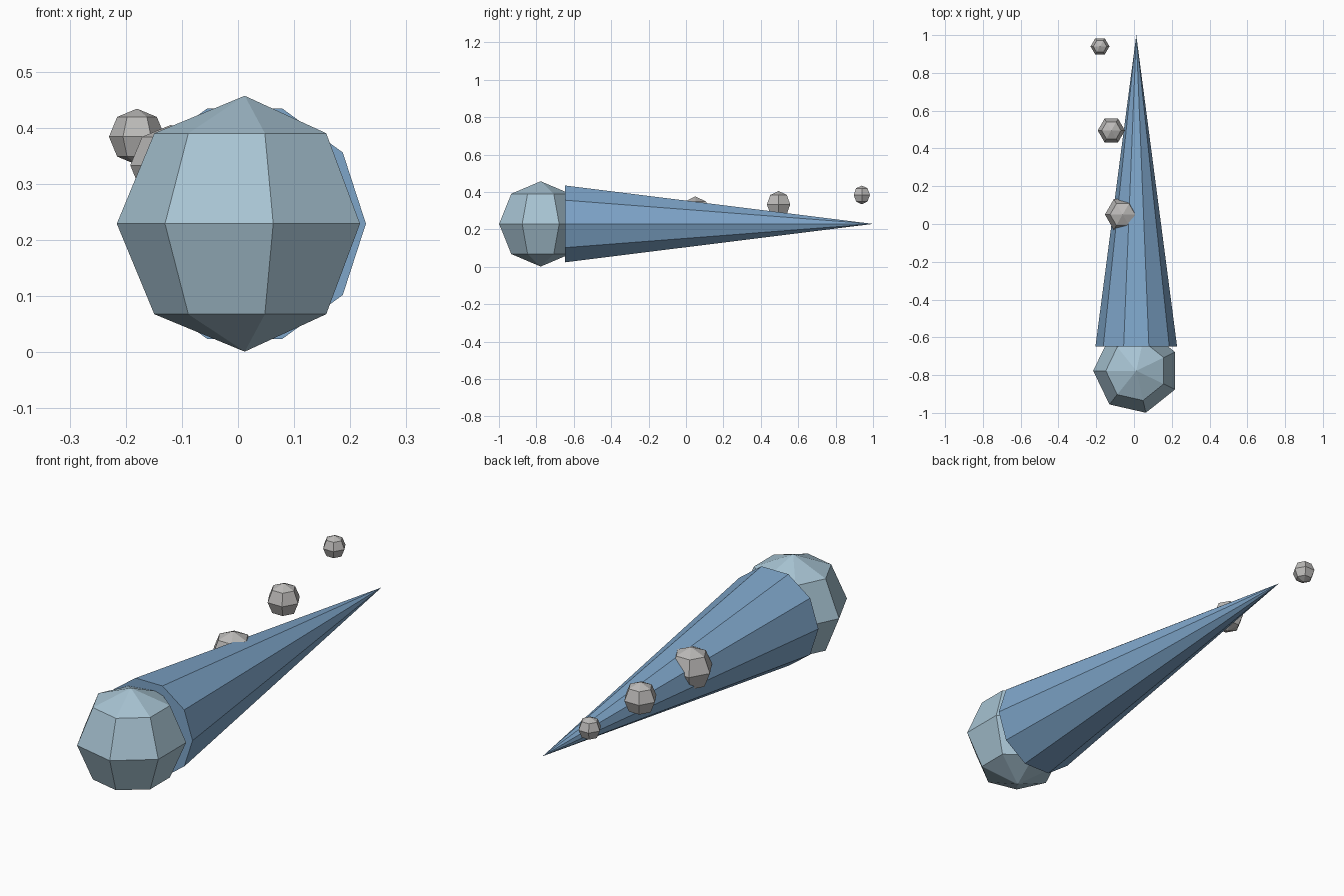
import bpy, bmesh, math
from mathutils import Matrix

cube = bpy.data.objects.get("Cube")
if cube:
    bpy.data.objects.remove(cube, do_unlink=True)


def material(name, rgb):
    m = bpy.data.materials.new(name)
    m.use_nodes = True
    m.diffuse_color = (*rgb, 1)
    m.node_tree.nodes["Principled BSDF"].inputs["Base Color"].default_value = (*rgb, 1)
    return m


def add_object(name, bm, mat, location):
    bmesh.ops.recalc_face_normals(bm, faces=bm.faces)
    mesh = bpy.data.meshes.new(name)
    bm.to_mesh(mesh)
    bm.free()
    mesh.materials.append(mat)
    obj = bpy.data.objects.new(name, mesh)
    obj.location = location
    bpy.context.collection.objects.link(obj)


QUARTER_Z = Matrix.Rotation(math.pi / 2, 4, "Z")


def ball(name, sides, radius, location, mat):
    """Four-ring faceted ball with a corner pointing along -x."""
    bm = bmesh.new()
    bmesh.ops.create_uvsphere(bm, u_segments=sides, v_segments=4,
                              radius=radius, matrix=QUARTER_Z)
    add_object(name, bm, mat, location)


ice = material("pale ice blue", (0.39, 0.55, 0.65))
blue = material("tail blue", (0.21, 0.38, 0.59))
stone = material("stone grey", (0.50, 0.49, 0.48))

AXIS_X, AXIS_Z = 0.012, 0.229

# Icy head
ball("comet_head", 7, 0.228, (AXIS_X, -0.777, AXIS_Z), ice)

# Tapering tail, capped at the head end
TAIL_START, TAIL_END = -0.648, 1.0
bm = bmesh.new()
bmesh.ops.create_cone(bm, cap_ends=True, segments=10, radius1=0.216, radius2=0,
                      depth=TAIL_END - TAIL_START,
                      matrix=Matrix.Rotation(-math.pi / 2, 4, "X") @ QUARTER_Z)
bmesh.ops.remove_doubles(bm, verts=bm.verts, dist=0.0001)
add_object("comet_tail", bm, blue, (AXIS_X, (TAIL_START + TAIL_END) / 2, AXIS_Z))

# Trailing rocks, shrinking and drifting away from the tail
for i in range(3):
    ball(f"rock_{i + 1}", 6, 0.094 - 0.022 * i,
         (-0.06 - 0.06 * i, 0.05 + 0.445 * i, 0.282 + 0.051 * i), stone)
